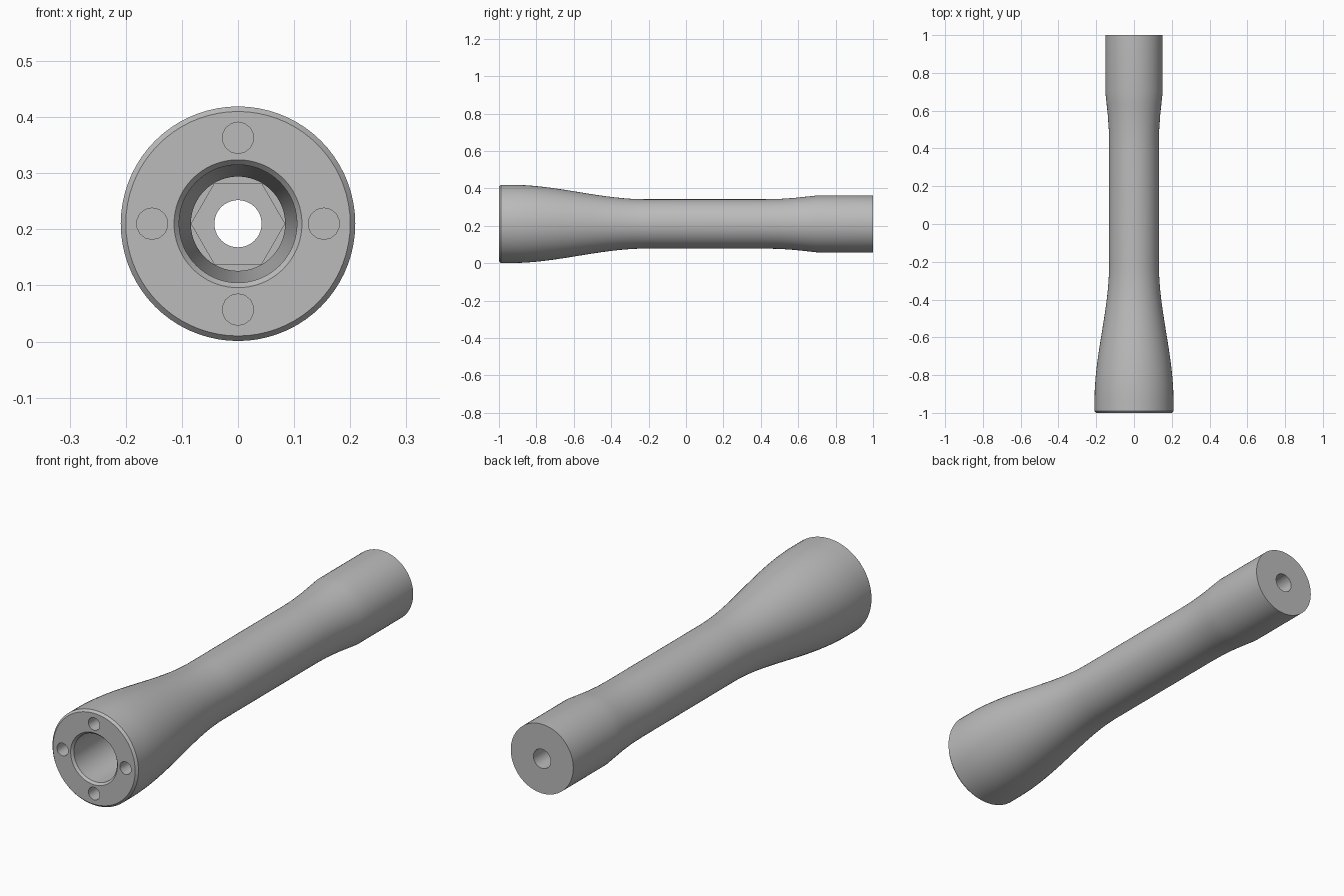
import bpy, bmesh, math
from mathutils import Matrix

cube = bpy.data.objects.get("Cube")
if cube:
    bpy.data.objects.remove(cube)

SEG = 72
AXIS_Z = 0.21

grey = bpy.data.materials.new("plain grey")
grey.use_nodes = True
colour = (0.5, 0.5, 0.5, 1)
grey.diffuse_color = colour
grey.node_tree.nodes["Principled BSDF"].inputs["Base Color"].default_value = colour


def ease(y0, r0, y1, r1, steps):
    """Smooth S-shaped transition between two radii along y."""
    pts = []
    for i in range(steps + 1):
        t = i / steps
        pts.append((y0 + (y1 - y0) * t, r0 + (r1 - r0) * t * t * (3 - 2 * t), False))
    return pts


def ring_radius(r, angle, hexed):
    """Constant for round rings; for hexed rings r is the across-flats half width."""
    if not hexed:
        return r
    a = angle % (math.pi / 3) - math.pi / 6
    return r / math.cos(a)


# Closed section: (y, radius, is hexagonal)
outer = [(-1.0, 0.200, False), (-0.99, 0.209, False)]
outer += ease(-0.93, 0.209, -0.22, 0.132, 18)
outer += [(0.42, 0.132, False), (0.50, 0.1335, False), (0.58, 0.139, False),
          (0.64, 0.1455, False), (0.70, 0.152, False), (1.0, 0.152, False)]
bore = [(1.0, 0.042, False), (-0.28, 0.042, False),      # through hole
        (-0.28, 0.072, True), (-0.42, 0.072, True),      # hexagonal socket
        (-0.42, 0.084, False), (-0.50, 0.084, False),    # socket ledge
        (-0.72, 0.104, False),                           # taper
        (-0.99, 0.105, False), (-1.0, 0.114, False)]     # mouth chamfer

bm = bmesh.new()
rings = []
for y, r, hexed in outer + bore:
    ring = []
    for i in range(SEG):
        a = 2 * math.pi * i / SEG
        rr = ring_radius(r, a, hexed)
        ring.append(bm.verts.new((rr * math.cos(a), y, AXIS_Z + rr * math.sin(a))))
    rings.append(ring)
for k, ring in enumerate(rings):
    nxt = rings[(k + 1) % len(rings)]
    for i in range(SEG):
        j = (i + 1) % SEG
        bm.faces.new((ring[i], ring[j], nxt[j], nxt[i]))
bmesh.ops.recalc_face_normals(bm, faces=bm.faces)
mesh = bpy.data.meshes.new("handle_body")
bm.to_mesh(mesh)
bm.free()
body = bpy.data.objects.new("handle_body", mesh)
bpy.context.collection.objects.link(body)
mesh.materials.append(grey)

# Four pin holes in the front face
bm = bmesh.new()
for i in range(4):
    a = i * math.pi / 2
    place = Matrix.Translation((0.153 * math.cos(a), -0.98, AXIS_Z + 0.153 * math.sin(a)))
    bmesh.ops.create_cone(bm, cap_ends=True, segments=14, radius1=0.028, radius2=0.028,
                          depth=0.16, matrix=place @ Matrix.Rotation(math.pi / 2, 4, 'X'))
cut_mesh = bpy.data.meshes.new("pin_hole_cutter")
bm.to_mesh(cut_mesh)
bm.free()
cut_mesh.materials.append(grey)
cutter = bpy.data.objects.new("pin_hole_cutter", cut_mesh)
bpy.context.collection.objects.link(cutter)
cutter.hide_render = True

mod = body.modifiers.new("pin_holes", 'BOOLEAN')
mod.operation = 'DIFFERENCE'
mod.solver = 'EXACT'
mod.object = cutter

for o in bpy.context.selected_objects:
    o.select_set(False)
body.select_set(True)
bpy.context.view_layer.objects.active = body
bpy.ops.object.modifier_apply(modifier=mod.name)
bpy.data.objects.remove(cutter)
bpy.ops.object.shade_smooth_by_angle(angle=math.radians(28))
